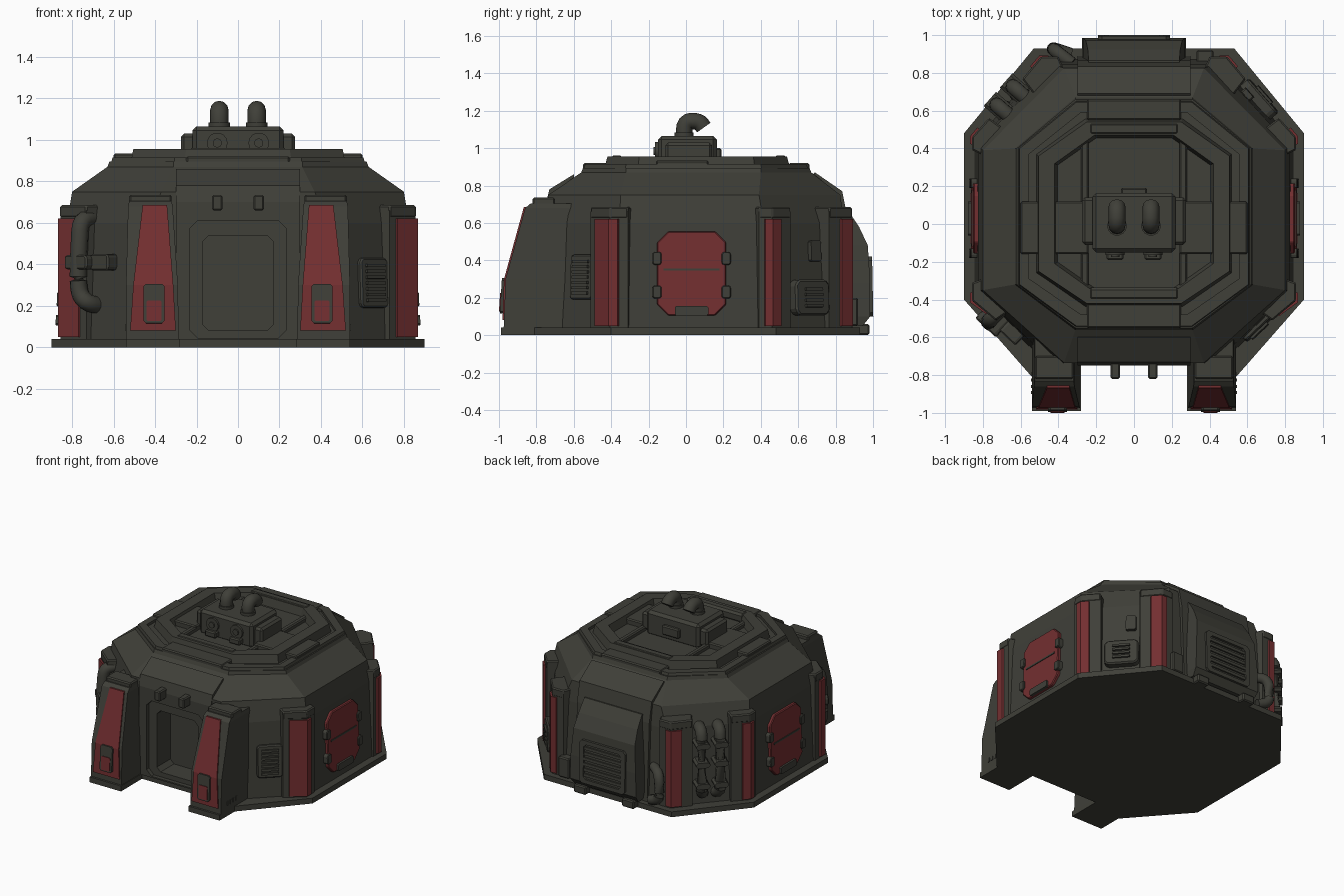
import bpy, bmesh, math
from mathutils import Vector, Matrix

if "Cube" in bpy.data.objects:
    bpy.data.objects.remove(bpy.data.objects["Cube"])

def material(name, rgb):
    m = bpy.data.materials.new(name)
    m.diffuse_color = (*rgb, 1)
    m.use_nodes = True
    m.node_tree.nodes["Principled BSDF"].inputs["Base Color"].default_value = m.diffuse_color
    return m

GREY = material("olive grey", (0.050, 0.050, 0.040))
RED = material("dull red", (0.172, 0.028, 0.030))
Z = Vector((0, 0, 1))

def finish(name, bm, mat, bevel=0.0, smooth=False):
    bmesh.ops.recalc_face_normals(bm, faces=bm.faces)
    if bevel:
        bmesh.ops.bevel(bm, geom=bm.edges[:], offset=bevel, segments=1, affect='EDGES', clamp_overlap=True)
    me = bpy.data.meshes.new(name)
    bm.to_mesh(me); bm.free()
    me.materials.append(mat)
    ob = bpy.data.objects.new(name, me)
    bpy.context.collection.objects.link(ob)
    if smooth:
        bpy.ops.object.select_all(action='DESELECT')
        ob.select_set(True); bpy.context.view_layer.objects.active = ob
        bpy.ops.object.shade_smooth_by_angle(angle=math.radians(40))
    return ob

def loft(name, rings, mat=GREY, bevel=0.0, closed=False, smooth=False):
    """Skin a list of equal rings; closed joins last to first, otherwise capped."""
    bm = bmesh.new()
    rows = [[bm.verts.new(p) for p in r] for r in rings]
    n = len(rows[0])
    pairs = list(zip(rows, rows[1:])) + ([(rows[-1], rows[0])] if closed else [])
    for a, b in pairs:
        for i in range(n):
            j = (i + 1) % n
            bm.faces.new((a[i], a[j], b[j], b[i]))
    if not closed:
        bm.faces.new(rows[0]); bm.faces.new(rows[-1])
    return finish(name, bm, mat, bevel, smooth)

def box(name, x0, x1, y0, y1, z0, z1, mat=GREY, bevel=0.008):
    q = [(x0, y0), (x1, y0), (x1, y1), (x0, y1)]
    return loft(name, [[(x, y, z) for x, y in q] for z in (z0, z1)], mat, bevel)

def frame(x, y, z, nx, ny, tilt=0.0):
    """Local axes on a wall: u sideways, v up, w outward."""
    n = Vector((nx, ny, 0)).normalized()
    w = n * math.cos(tilt) + Z * math.sin(tilt)
    u = Z.cross(n); v = w.cross(u)
    return Matrix(((u.x, v.x, w.x, x), (u.y, v.y, w.y, y), (u.z, v.z, w.z, z), (0, 0, 0, 1)))

def chamfered(hu, hv, c):
    return [(-hu + c, -hv), (hu - c, -hv), (hu, -hv + c), (hu, hv - c),
            (hu - c, hv), (-hu + c, hv), (-hu, hv - c), (-hu, -hv + c)]

def plate(name, M, hu, hv, w0, w1, c=0.01, mat=GREY, bevel=0.0, du=0, dv=0):
    pts = chamfered(hu, hv, c)
    return loft(name, [[M @ Vector((u + du, v + dv, w)) for u, v in pts] for w in (w0, w1)], mat, bevel)

def disc(name, M, r, w0, w1, n=14, mat=GREY):
    ring = [(r * math.cos(2 * math.pi * i / n), r * math.sin(2 * math.pi * i / n)) for i in range(n)]
    return loft(name, [[M @ Vector((u, v, w)) for u, v in ring] for w in (w0, w1)], mat, 0, smooth=True)

def pipe(name, pts, r, fillet=0.06):
    pts = [Vector(p) for p in pts]
    path = [pts[0]]
    for a, b, c in zip(pts, pts[1:], pts[2:]):
        p = b + (a - b).normalized() * min(fillet, (a - b).length * 0.49)
        q = b + (c - b).normalized() * min(fillet, (c - b).length * 0.49)
        path += [p * (1 - t) ** 2 + b * 2 * t * (1 - t) + q * t * t for t in (0, .25, .5, .75, 1)]
    path.append(pts[-1])
    rings = []
    for i, p in enumerate(path):
        d = (path[min(i + 1, len(path) - 1)] - path[max(i - 1, 0)]).normalized()
        rot = Z.rotation_difference(d)
        rings.append([p + rot @ Vector((r * math.cos(k * math.pi / 6), r * math.sin(k * math.pi / 6), 0)) for k in range(12)])
    return loft(name, rings, GREY, smooth=True)

def octa(z, hx, yf, yb, cx, sf, sb):
    right = [(cx, yf), (hx, sf), (hx, sb), (cx, yb)]
    return [(x, y, z) for x, y in right + [(-x, y) for x, y in reversed(right)]]

def cut(ob, cutters):
    for c in cutters:
        m = ob.modifiers.new("cut", 'BOOLEAN')
        m.operation = 'DIFFERENCE'; m.solver = 'EXACT'; m.object = c

# Plinth with two front feet
half = [(0.28, -0.74), (0.28, -0.99), (0.54, -0.99), (0.54, -0.81), (0.9, -0.4), (0.9, 0.48), (0.53, 0.93)]
outline = half + [(-x, y) for x, y in reversed(half)]
loft("plinth", [[(x, y, z) for x, y in outline] for z in (0, 0.04)])

# Walls and sloping roof
body = loft("bunker_body", [
    octa(0.03, 0.845, -0.735, 0.87, 0.465, -0.365, 0.435),
    octa(0.60, 0.825, -0.735, 0.845, 0.43, -0.355, 0.415),
    octa(0.75, 0.80, -0.735, 0.825, 0.37, -0.35, 0.39),
    octa(0.87, 0.63, -0.56, 0.67, 0.31, -0.32, 0.40),
    octa(0.895, 0.62, -0.55, 0.66, 0.31, -0.32, 0.40)])

# Raised front and back wall panels
def panel_x(name, prof, h):
    return loft(name, [[(x, y, z) for y, z in prof] for x in (-h, h)])
portal = panel_x("front_portal", [(-.75, .035), (-.75, .70), (-.73, .78), (-.60, .86), (-.58, .7), (-.58, .035)], 0.3)
panel_x("back_wall_panel", [(.89, .04), (.865, .62), (.835, .77), (.69, .87), (.6, .8), (.6, .04)], 0.3)

# Doorway: shallow frame recess and deep opening
door = frame(0, -0.76, 0, 0, -1)
cutters = [plate("door_recess_cutter", door, 0.235, 0.283, -0.04, 0.1, 0.04, dv=0.328),
           plate("door_opening_cutter", door, 0.17, 0.23, -0.20, 0.1, 0.03, dv=0.31)]
for c in cutters:
    c.hide_render = True; c.hide_viewport = True; c.display_type = 'WIRE'
cut(body, cutters); cut(portal, cutters)
for s in (-1, 1):
    box("door_clip", s * .1 - .025, s * .1 + .025, -.82, -.73, .66, .735)

# Front buttresses
for s in (-1, 1):
    def rings(levels, yb, dy=0):
        return [[(s * a, yf - dy, z), (s * b, yf - dy, z), (s * b, (yf + .03) if yb is None else yb, z),
                 (s * a, (yf + .03) if yb is None else yb, z)] for z, a, b, yf in levels]
    loft("front_buttress", rings([(.03, .285, .54, -.975), (.30, .29, .54, -.965), (.68, .315, .53, -.86), (.705, .32, .525, -.83)], -.6))
    box("buttress_cap", *sorted((s * .32, s * .525)), -.82, -.70, .66, .735)
    loft("buttress_red_plate", rings([(.08, .30, .52, -.973), (.30, .312, .505, -.965), (.685, .342, .46, -.859)], None, .008), RED)
    M = frame(s * .405, -.972, .21, 0, -1, .06)
    plate("buttress_hatch", M, .05, .095, -.03, .018, .012)
    plate("hatch_red_insert", M, .036, .05, .0, .023, .006, RED, dv=-.035)
    for k in range(4):
        y = -.9 + k * .033
        box("buttress_slot", s * .535, s * .545, y, y + .015, .08, .11, bevel=0)

# Corner pillars: dark backing, red front, cap
def pillar(dark, red):
    for s in (-1, 1):
        for name, pts, z0, z1, mat in (("corner_pillar", dark, .035, .66, GREY), ("pillar_red_face", red, .05, .62, RED)):
            ring = [(s * x, y) for x, y in pts] + [(s * x * .86, y * .86) for x, y in reversed(pts)]
            loft(name, [[(x, y, z) for x, y in ring] for z in (z0, z1)], mat)
        ring = [(s * x * 1.003, y * 1.003) for x, y in dark] + [(s * x * .84, y * .84) for x, y in reversed(dark)]
        loft("pillar_cap", [[(x, y, z) for x, y in ring] for z in (.625, .685)], GREY, .008)
pillar([(.855, -.31), (.855, -.405), (.73, -.51)], [(.868, -.365), (.868, -.415), (.768, -.488)])
pillar([(.855, .39), (.855, .46), (.765, .56)], [(.868, .425), (.868, .465), (.83, .51)])
pillar([(.40, .885), (.49, .885), (.59, .765)], [(.455, .893), (.50, .893), (.55, .835)])

# Side hatches
for s in (-1, 1):
    M = frame(s * .839, .03, .33, s, 0, .035)
    plate("side_hatch", M, .185, .225, -.04, .018, .06, RED, .006)
    plate("hatch_seam", M, .15, .006, 0, .023, .002, dv=.02)
    plate("hatch_handle", M, .09, .025, 0, .033, .008, dv=-.2)
    for du in (-.185, .185):
        for dv in (-.1, .08):
            plate("hatch_hinge", M, .025, .035, -.02, .031, .01, GREY, .005, du, dv)

# Louvred vent, right front wall
M = frame(.64, -.54, .31, .69, -.73, .04)
plate("front_vent", M, .09, .12, -.06, .03, .015, GREY, .008)
for k in range(7):
    plate("front_vent_slat", M, .06, .008, .02, .043, .002, dv=-.085 + k * .028)

# Equipment box and small panel, right back wall
M = frame(.645, .645, .2, .75, .66, .04)
plate("equipment_box", M, .12, .095, -.06, .055, .025, GREY, .01, 0, 0)
for k in range(4):
    plate("equipment_slat", M, .06, .008, .04, .068, .002, dv=-.045 + k * .03)
plate("small_panel", M, .035, .055, -.06, .02, .008, dv=.25, du=.06)

# Wall pipes on the left side
M = frame(-.645, -.545, 0, -.69, -.73)
def wall_pipe(M, pts, r):
    pipe("wall_pipe", [M @ Vector(p) for p in pts], r)
wall_pipe(M, [(-.11, .62, -.06), (-.11, .62, .05), (-.11, .40, .065), (-.11, .26, .065), (-.06, .21, .055), (-.06, .2, -.05)], .042)
plate("pipe_bracket", M, .075, .035, -.05, .10, .012, GREY, .008, -.10, .41)
plate("pipe_base", M, .06, .04, -.05, .06, .01, GREY, .008, .02, .41)
M = frame(-.645, .645, 0, -.75, .66)
for s in (-1, 1):
    wall_pipe(M, [(s * .065, .60, -.06), (s * .065, .60, .05), (s * .065, .13, .055), (s * .03, .10, -.05)], .04)
    for z in (.2, .36, .5):
        plate("pipe_collar", M, .05, .02, -.03, .1, .015, GREY, 0, s * .065, z)
pipe("back_pipe", [(-.33, .85, .30), (-.42, .92, .29), (-.43, .93, .10), (-.34, .90, .07)], .035)
box("back_side_box", .33, .42, .84, .92, .05, .2)

# Back hood with louvres
loft("back_hood", [[(-h, y, z), (h, y, z), (h, .8, z), (-h, .8, z)] for z, h, y in
     ((.05, .265, .945), (.10, .275, .985), (.28, .27, .985), (.48, .255, .972), (.58, .245, .925), (.67, .24, .865))])
M = frame(0, .984, .26, 0, 1, .02)
loft("back_vent_frame", [[M @ Vector((u, v, w)) for u, v in chamfered(a, b, .02)]
     for a, b, w in ((.19, .16, -.02), (.19, .16, .014), (.155, .13, .014), (.155, .13, -.02))], closed=True)
for k in range(6):
    plate("back_vent_slat", M, .155, .011, -.01, .01, .002, dv=-.1 + k * .04)
for s in (-1, 1):
    box("back_foot", s * .2 - .05, s * .2 + .05, .88, .98, 0, .06)

# Roof rim, raised ring and cross members
loft("roof_rim", [octa(.86, .62, -.55, .66, .31, -.33, .41), octa(.915, .605, -.54, .645, .305, -.32, .40),
     octa(.915, .555, -.48, .59, .28, -.29, .37), octa(.86, .555, -.48, .59, .28, -.29, .37)], closed=True)
loft("roof_ring", [octa(.88, .52, -.44, .56, .26, -.26, .37), octa(.955, .505, -.42, .54, .25, -.25, .36),
     octa(.955, .42, -.36, .47, .21, -.21, .32), octa(.88, .40, -.34, .45, .20, -.20, .31)], closed=True)
for y in (-.37, .505):
    box("roof_beam", -.24, .24, y - .035, y + .035, .89, .96, bevel=.015)
for y0, y1 in ((-.55, -.42), (.55, .66)):
    box("roof_end_panel", -.25, .25, y0, y1, .88, .92)
for s in (-1, 1):
    a, b = sorted((s * .24, s * .6))
    box("roof_side_block", a, b, -.16, .12, .88, .935)
    a, b = sorted((s * .24, s * .28))
    box("roof_inner_rail", a, b, -.33, .47, .88, .925)

# Rooftop unit with fans and exhaust pipes
box("rooftop_unit", -.22, .22, -.15, .165, .88, 1.065, bevel=.02)
box("rooftop_back_tab", -.07, .07, .15, .19, .93, 1.0)
for s in (-1, 1):
    a, b = sorted((s * .2, s * .275))
    box("rooftop_side_unit", a, b, -.11, .14, .9, 1.03, bevel=.015)
    box("rooftop_front_tab", s * .1 - .045, s * .1 + .045, -.19, -.14, .9, .945)
    M = frame(s * .1, -.15, .985, 0, -1)
    disc("fan_housing", M, .05, -.02, .015)
    disc("fan_hub", M, .022, 0, .025)
    disc("exhaust_base", Matrix.Translation((s * .09, -.01, 1.05)), .052, 0, .035)
    pipe("exhaust_pipe", [(s * .09, -.01, 1.04), (s * .09, -.01, 1.145), (s * .09, .07, 1.145), (s * .09, .095, 1.11)], .044, .07)
